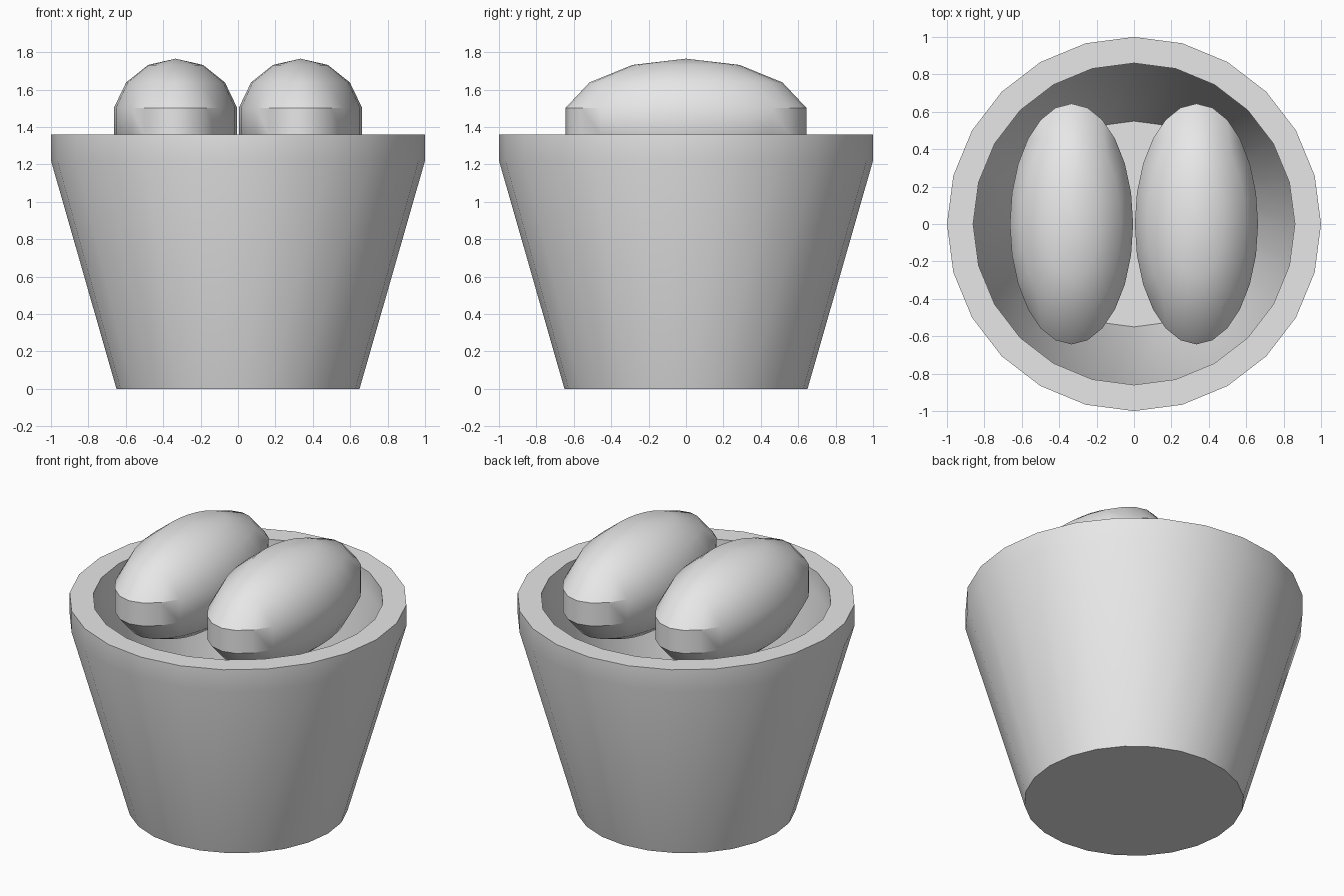
import bpy
import bmesh
import math

cube = bpy.data.objects.get("Cube")
if cube:
    bpy.data.objects.remove(cube, do_unlink=True)

# One plain grey for every part
grey = bpy.data.materials.new("plain_grey")
grey.use_nodes = True
colour = (0.8, 0.8, 0.8, 1)
grey.diffuse_color = colour
grey.node_tree.nodes["Principled BSDF"].inputs["Base Color"].default_value = colour


def add_object(name, bm):
    mesh = bpy.data.meshes.new(name)
    bmesh.ops.recalc_face_normals(bm, faces=bm.faces)
    bm.to_mesh(mesh)
    bm.free()
    mesh.materials.append(grey)
    obj = bpy.data.objects.new(name, mesh)
    bpy.context.collection.objects.link(obj)
    bpy.ops.object.select_all(action="DESELECT")
    obj.select_set(True)
    bpy.context.view_layer.objects.active = obj
    bpy.ops.object.shade_smooth_by_angle(angle=math.radians(32))
    return obj


def lathe(name, profile, sides):
    """Turn (radius, height) pairs around z, closing both ends with flat caps."""
    bm = bmesh.new()
    rings = []
    for radius, z in profile:
        angles = [math.tau * i / sides for i in range(sides)]
        rings.append([bm.verts.new((radius * math.cos(a), radius * math.sin(a), z))
                      for a in angles])
    for low, high in zip(rings, rings[1:]):
        for i in range(sides):
            j = (i + 1) % sides
            bm.faces.new((low[i], low[j], high[j], high[i]))
    bm.faces.new(rings[0])
    bm.faces.new(rings[-1])
    return add_object(name, bm)


# Tapered bucket: outer wall, straight lip, flat rim, inner wall and floor
lathe("bucket", [(0.65, 0), (1, 1.22), (1, 1.36),
                 (0.86, 1.36), (0.86, 1.22), (0.55, 0.14)], 24)

# Two long eggs lying side by side
for name, side in (("left_egg", 1), ("right_egg", -1)):
    bm = bmesh.new()
    bmesh.ops.create_uvsphere(bm, u_segments=24, v_segments=7, radius=1)
    bmesh.ops.scale(bm, vec=(0.338, 0.66, 0.338), verts=bm.verts)
    bmesh.ops.translate(bm, vec=(side * 0.334, 0, 1.427), verts=bm.verts)
    add_object(name, bm)
